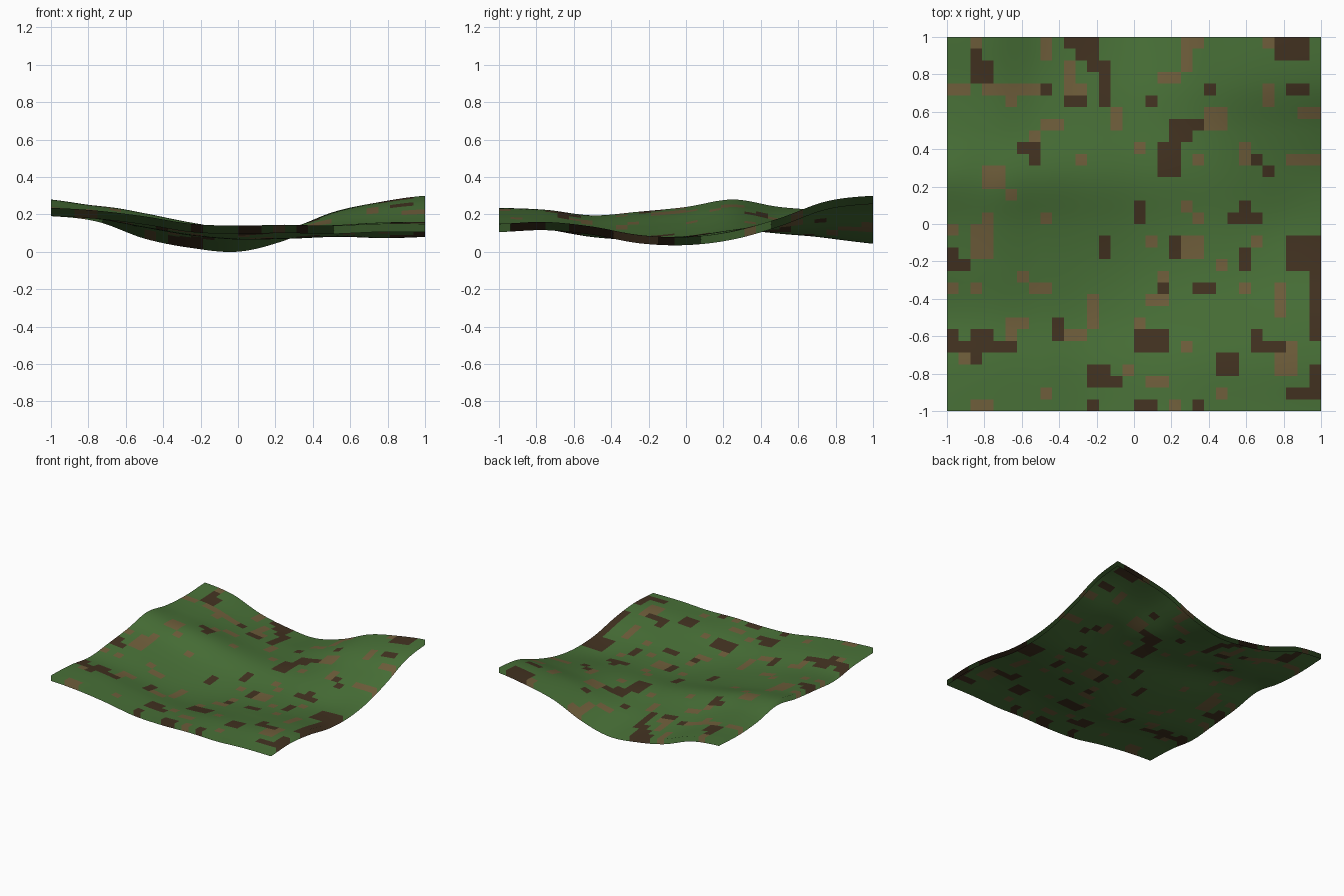
import bpy
import bmesh
from mathutils import Vector

if "Cube" in bpy.data.objects:
    bpy.data.objects.remove(bpy.data.objects["Cube"])


def make_material(name, rgb):
    mat = bpy.data.materials.new(name)
    mat.use_nodes = True
    mat.diffuse_color = (*rgb, 1)
    mat.node_tree.nodes["Principled BSDF"].inputs["Base Color"].default_value = (*rgb, 1)
    return mat


MATERIALS = (make_material("leaf_green", (0.066, 0.165, 0.039)),
             make_material("earth_brown", (0.160, 0.113, 0.044)),
             make_material("dark_brown", (0.055, 0.032, 0.015)))

CELLS = 32      # pattern squares per side
SPLIT = 2       # mesh faces per square
N = CELLS * SPLIT
HEM = 0.044     # height of the hanging hem

# Camouflage patches in squares: column, row from the back, then width and depth if not one
BROWN_PATCHES = (
    (2, 0), (21, 0), (27, 0), (11, 4), (5, 5), (7, 8), (16, 9), (11, 10), (21, 10), (5, 13),
    (20, 14), (3, 15), (8, 15), (21, 15), (0, 16), (17, 17), (26, 17), (23, 19), (6, 20),
    (18, 20), (0, 21), (2, 21), (25, 21), (16, 24), (5, 25), (20, 26), (1, 27), (15, 28),
    (8, 30), (23, 30), (19, 31),
    (18, 3, 2), (0, 4, 2), (3, 4, 5), (30, 6, 2), (8, 7, 2), (29, 10, 3), (7, 21, 2),
    (17, 22, 2), (5, 24, 2), (10, 25, 2), (17, 29, 2), (2, 31, 2),
    (8, 0, 1, 2), (20, 0, 1, 3), (10, 2, 1, 3), (27, 4, 1, 2), (14, 6, 1, 2), (22, 6, 2, 2),
    (25, 9, 1, 2), (3, 11, 2, 2), (2, 16, 2, 3), (20, 17, 2, 2), (28, 21, 1, 3),
    (12, 22, 1, 3), (28, 26, 2, 3),
)
DARK_PATCHES = (
    (2, 1), (8, 4), (22, 4), (17, 5), (7, 10), (26, 10), (27, 11), (25, 14), (1, 19), (18, 21),
    (0, 25), (26, 25), (2, 27), (14, 29), (12, 31), (21, 31),
    (10, 0, 3), (11, 1, 2), (12, 2, 2), (10, 5, 2), (29, 4, 2), (19, 7, 3), (19, 8, 2),
    (6, 9, 2), (24, 15, 3), (21, 21, 2), (0, 26, 6), (2, 25, 2), (26, 26, 3), (29, 30, 3),
    (16, 31, 2),
    (28, 0, 3, 2), (2, 2, 2, 2), (13, 3, 1, 3), (18, 9, 2, 3), (16, 14, 1, 2), (13, 17, 1, 2),
    (29, 17, 3, 3), (0, 18, 1, 2), (25, 18, 1, 2), (19, 17, 1, 2), (31, 20, 1, 6),
    (9, 24, 1, 2), (16, 25, 3, 2), (23, 27, 2, 2), (12, 28, 2, 2), (31, 28, 1, 2),
)

# Heights along the four borders, evenly spaced
FRONT = (.235, .22, .19, .15, .14, .145, .14, .15, .15)
BACK = (.235, .205, .115, .065, .045, .105, .21, .265, .30)
LEFT_SIDE = (.235, .225, .195, .215, .24, .28, .24, .225, .235)
RIGHT_SIDE = (.15, .16, .135, .09, .08, .11, .18, .27, .30)

# Soft swells and dips: x, y, spread, height
SWELLS = ((-.1, .3, .3, .085), (-.55, .3, .06, .02), (-.8, .3, .02, -.015), (.85, 0, .04, -.02))


def curve(points, t):
    """Smooth curve through evenly spaced heights, t from 0 to 1."""
    last = len(points) - 1
    i = min(int(t * last), last - 1)
    f = t * last - i
    a, b, c, d = (points[max(0, min(last, i + k))] for k in (-1, 0, 1, 2))
    return b + f / 2 * (c - a + f * (2 * a - 5 * b + 4 * c - d + f * (3 * (b - c) + d - a)))


def mix(a, b, t):
    return a + (b - a) * t


def height(u, v):
    """Blend the borders across the cloth and add the swells."""
    across = mix(curve(LEFT_SIDE, v), curve(RIGHT_SIDE, v), u)
    along = mix(curve(FRONT, u), curve(BACK, u), v)
    corners = mix(mix(FRONT[0], FRONT[-1], u), mix(BACK[0], BACK[-1], u), v)
    x, y = 2 * u - 1, 2 * v - 1
    swell = sum(h * 2.718 ** (-((x - cx) ** 2 + (y - cy) ** 2) / s) for cx, cy, s, h in SWELLS)
    return across + along - corners + swell * (1 - x ** 4) * (1 - y ** 4)


def point(i, j):
    return Vector((2 * i / N - 1, 2 * j / N - 1, height(i / N, j / N)))


def cloth_normal(i, j):
    """Upward normal of the cloth, measured between neighbouring points."""
    along_x = point(min(i + 1, N), j) - point(max(i - 1, 0), j)
    along_y = point(i, min(j + 1, N)) - point(i, max(j - 1, 0))
    return along_x.cross(along_y).normalized()


def finish(bm, name):
    mesh = bpy.data.meshes.new(name)
    for face in bm.faces:
        face.smooth = True
    bm.to_mesh(mesh)
    bm.free()
    for mat in MATERIALS:
        mesh.materials.append(mat)
    bpy.context.collection.objects.link(bpy.data.objects.new(name, mesh))
    return mesh


# Patches laid over the green ground, dark over brown
squares = {}


def paint(slot, col, row, width=1, depth=1):
    for c in range(col, col + width):
        for r in range(row, row + depth):
            squares[c, r] = slot


for slot, patches in ((1, BROWN_PATCHES), (2, DARK_PATCHES)):
    for patch in patches:
        paint(slot, *patch)


def colour_at(i, j):
    return squares.get((min(i, N - 1) // SPLIT, CELLS - 1 - min(j, N - 1) // SPLIT), 0)


# Rippled cloth sheet, coloured square by square
bm = bmesh.new()
grid = [[bm.verts.new(point(i, j)) for i in range(N + 1)] for j in range(N + 1)]
for j in range(N):
    for i in range(N):
        face = bm.faces.new((grid[j][i], grid[j][i + 1], grid[j + 1][i + 1], grid[j + 1][i]))
        face.material_index = colour_at(i, j)
finish(bm, "cloth_sheet")

# Hem hanging from all four borders, carrying on the colours and shading of the cloth
bm = bmesh.new()
border = ([(i, 0) for i in range(N)] + [(N, j) for j in range(N)]
          + [(N - i, N) for i in range(N)] + [(0, N - j) for j in range(N)])
drop = Vector((0, 0, HEM))
rim = [(bm.verts.new(point(i, j)), bm.verts.new(point(i, j) - drop)) for i, j in border]
for k, (top_a, low_a) in enumerate(rim):
    (i, j), (next_i, next_j) = border[k], border[(k + 1) % len(border)]
    top_b, low_b = rim[(k + 1) % len(rim)]
    face = bm.faces.new((low_a, low_b, top_b, top_a))
    face.material_index = colour_at(min(i, next_i), min(j, next_j))
hem = finish(bm, "cloth_hem")
hem.normals_split_custom_set_from_vertices([cloth_normal(i, j) for i, j in border for _ in "ab"])
